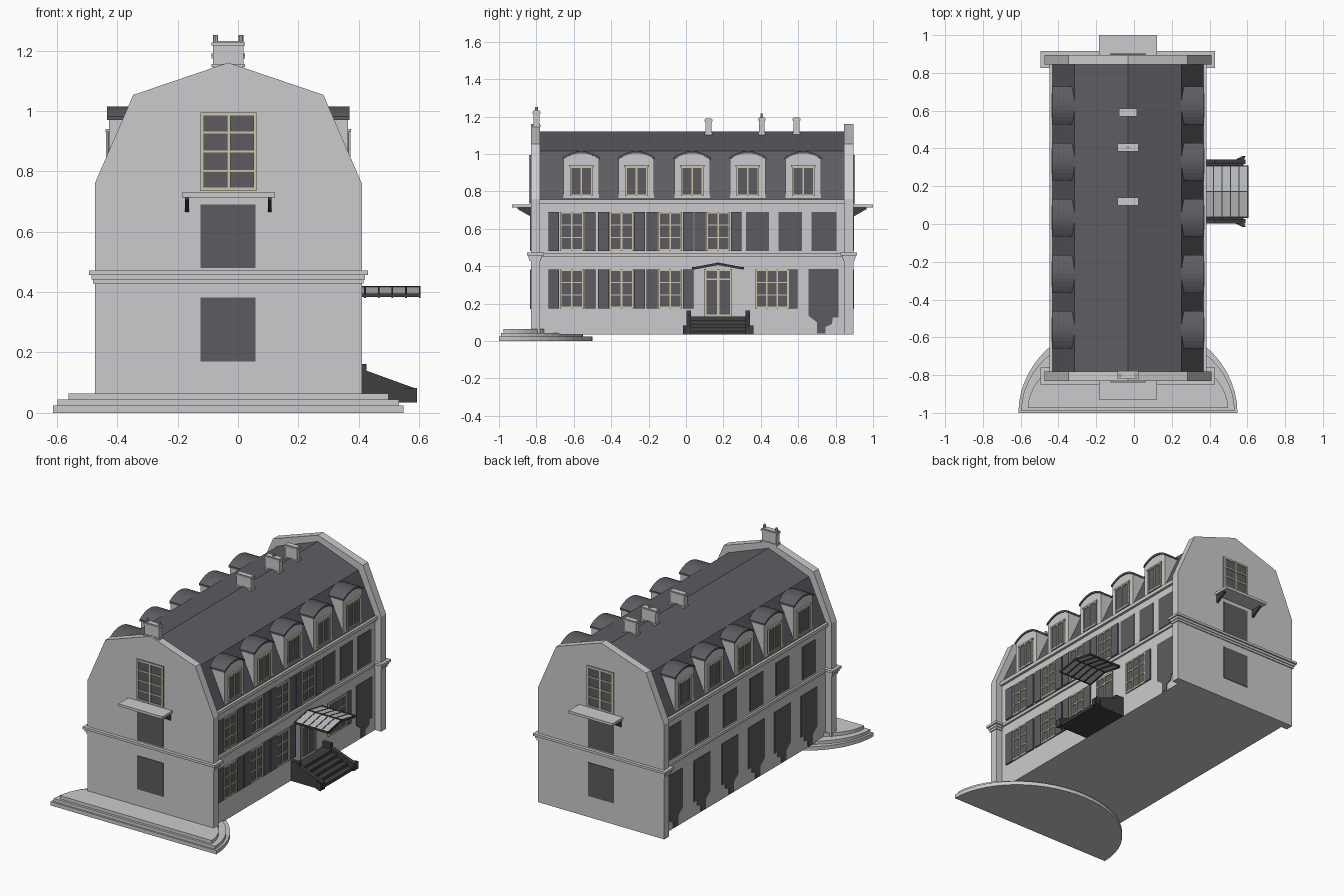
import bpy, bmesh, math

if "Cube" in bpy.data.objects:
    bpy.data.objects.remove(bpy.data.objects["Cube"])

CX = -0.032          # centre line of the house
COL = {
    "pale_stone": (0.60, 0.60, 0.61),
    "slate": (0.115, 0.108, 0.122),
    "dark_opening": (0.11, 0.105, 0.115),
    "cream_frame": (0.60, 0.57, 0.40),
    "dark_iron": (0.05, 0.05, 0.055),
    "pale_glass": (0.50, 0.51, 0.53),
}
MATS = {}
for n, c in COL.items():
    MATS[n] = bpy.data.materials.new(n)
    MATS[n].diffuse_color = (*c, 1)
PARTS = {}


def prism(name, mat, pts, axis, a, b):
    """Extrude a 2D profile along an axis from a to b, adding it to a named part."""
    bm = PARTS.setdefault(name, (bmesh.new(), mat))[0]
    put = {"x": lambda p, t: (t, p[0], p[1]),
           "y": lambda p, t: (p[0], t, p[1]),
           "z": lambda p, t: (p[0], p[1], t)}[axis]
    lo = [bm.verts.new(put(p, a)) for p in pts]
    hi = [bm.verts.new(put(p, b)) for p in pts]
    n = len(pts)
    bm.faces.new(lo)
    bm.faces.new(hi[::-1])
    for i in range(n):
        bm.faces.new((lo[i], lo[(i + 1) % n], hi[(i + 1) % n], hi[i]))


def box(name, mat, x0, x1, y0, y1, z0, z1):
    prism(name, mat, [(x0, y0), (x1, y0), (x1, y1), (x0, y1)], "z", z0, z1)


def slab(name, mat, axis, p0, p1, u0, u1, z0, z1):
    """Upright plate facing along x or y."""
    prism(name, mat, [(u0, z0), (u1, z0), (u1, z1), (u0, z1)], axis, p0, p1)


def window(name, axis, p, s, u0, u1, z0, z1, cols, rows, t=0.009):
    """Dark glass with a cream frame and glazing bars; s is the outward sign."""
    slab(name + "_glass", "dark_opening", axis, p, p + s * 0.004, u0, u1, z0, z1)
    for i in range(cols + 1):
        u = u0 + (u1 - u0 - t) * i / cols
        slab(name + "_frames", "cream_frame", axis, p, p + s * 0.009, u, u + t, z0, z1)
    for j in range(rows + 1):
        w = t if j in (0, rows) else t * 0.6
        z = z0 + (z1 - z0 - w) * j / rows
        slab(name + "_frames", "cream_frame", axis, p, p + s * 0.008, u0, u1, z, z + w)


def arch(half, z_edge, rise, n=10):
    return [(half * (1 - 2 * i / n), z_edge + rise * (1 - (1 - 2 * i / n) ** 2)) for i in range(n + 1)]


# Rounded terrace steps
for a, b, y0, z0, z1 in ((0.58, 0.50, -1.0, 0, 0.024), (0.565, 0.44, -0.99, 0.024, 0.044),
                         (0.53, 0.33, -0.975, 0.044, 0.065)):
    arc = [(CX + a * math.cos(math.pi * i / 28), y0 + b * math.sin(math.pi * i / 28)) for i in range(29)]
    prism("terrace_steps", "pale_stone", arc, "z", z0, z1)

# Long walls, string course and eaves cornice
W = 0.40
box("long_walls", "pale_stone", CX - W, CX + W, -0.80, 0.87, 0.035, 0.745)
box("string_course", "pale_stone", CX - W - 0.012, CX + W + 0.012, -0.79, 0.86, 0.45, 0.468)
box("eaves_cornice", "pale_stone", CX - W - 0.016, CX + W + 0.016, -0.79, 0.86, 0.735, 0.757)

# Mansard roof
prism("mansard_roof", "slate", [(CX - 0.40, 0.757), (CX + 0.40, 0.757), (CX + 0.283, 1.015), (CX, 1.12),
                                (CX - 0.283, 1.015)], "y", -0.79, 0.86)

# Gable walls with bands, openings, balcony slabs
G = [(CX + s * x, z) for s, pr in ((-1, [(0.442, 0.035), (0.442, 0.76), (0.315, 1.053)]),
                                  (1, [(0, 1.16), (0.315, 1.053), (0.442, 0.76), (0.442, 0.035)])) for x, z in pr]
for s, yo, yi in ((-1, -0.83, -0.78), (1, 0.895, 0.845)):
    prism("gable_walls", "pale_stone", G, "y", min(yo, yi), max(yo, yi))
    for e, z0, z1 in ((0.006, 0.428, 0.442), (0.011, 0.442, 0.457), (0.02, 0.457, 0.472)):
        y = sorted((yo + s * e, yi - s * e))
        box("gable_bands", "pale_stone", CX - 0.442 - e, CX + 0.442 + e, y[0], y[1], z0, z1)
    for z0, z1 in ((0.17, 0.382), (0.48, 0.69)):
        slab("gable_openings", "dark_opening", "y", yo, yo + s * 0.004, CX - 0.092, CX + 0.09, z0, z1)
    window("gable_window", "y", yo, s, CX - 0.092, CX + 0.094, 0.735, 0.995, 2, 4, 0.011)
    ye = -0.93 if s < 0 else 1.0
    box("balcony_slabs", "pale_stone", CX - 0.154, CX + 0.154, min(yo, ye), max(yo, ye), 0.714, 0.73)
    for x in (CX - 0.137, CX + 0.137):
        prism("balcony_brackets", "dark_iron", [(yo, 0.714), (yo + s * 0.07, 0.714), (yo + s * 0.07, 0.705),
                                                (yo, 0.665)], "x", x - 0.006, x + 0.006)

# Chimneys with caps and pots
for y, hx, z0, z1, pots in ((-0.80, 0.055, 1.12, 1.232, (-0.042, 0.042)), (0.12, 0.055, 1.08, 1.19, ()),
                            (0.405, 0.055, 1.08, 1.195, (0,)), (0.59, 0.047, 1.08, 1.195, ())):
    box("chimneys", "pale_stone", CX - hx + 0.005, CX + hx - 0.005, y - 0.016, y + 0.016, z0, z1)
    for z in (z1 - 0.016, z0 + 0.025):
        box("chimneys", "pale_stone", CX - hx, CX + hx, y - 0.021, y + 0.021, z, z + 0.011)
    for p in pots:
        ring = [(CX + p + 0.008 * math.cos(k * math.pi / 4), y + 0.008 * math.sin(k * math.pi / 4)) for k in range(8)]
        prism("chimney_pots", "dark_iron" if len(pots) == 1 else "pale_stone", ring, "z", z1, z1 + 0.02)

# Dormers, five on each side
for s in (-1, 1):
    for yc in (-0.56, -0.265, 0.033, 0.33, 0.627):
        X = lambda d: CX + s * d
        face = [(yc - 0.095, 0.757), (yc + 0.095, 0.757)] + [(yc + y, z) for y, z in arch(0.095, 0.972, 0.032)]
        prism("dormers", "pale_stone", face, "x", X(0.27), X(0.396))
        top = [(yc + y, z) for y, z in arch(0.10, 0.982, 0.033)]
        low = [(yc + y, z) for y, z in arch(0.10, 0.970, 0.033)][::-1]
        prism("dormer_roofs", "slate", top + low, "x", X(0.275), X(0.402))
        window("dormer_window", "x", X(0.396), s, yc - 0.06, yc + 0.06, 0.775, 0.935, 2, 1)
        slab("dormer_window_frames", "cream_frame", "x", X(0.396), X(0.406), yc - 0.066, yc + 0.066, 0.93, 0.94)

# Entrance-side windows with shutters
R = CX + W
def shuttered(yc, z0, z1):
    window("side_window", "x", R, 1, yc - 0.064, yc + 0.064, z0, z1, 2, 3)
    for a in (-0.126, 0.068):
        slab("shutters", "slate", "x", R, R + 0.009, yc + a, yc + a + 0.058, z0, z1)

for yc in (-0.61, -0.345, -0.085, 0.172):
    shuttered(yc, 0.482, 0.69)
    if yc < 0:
        shuttered(yc, 0.175, 0.382)
window("side_window", "x", R, 1, 0.37, 0.55, 0.175, 0.382, 3, 3)
slab("shutters", "slate", "x", R, R + 0.009, 0.552, 0.597, 0.175, 0.382)
for y0, y1 in ((0.32, 0.445), (0.495, 0.62), (0.67, 0.805)):
    slab("plain_openings", "dark_opening", "x", R, R + 0.004, y0, y1, 0.482, 0.69)


def doorway(s, yc):
    """Worn doorway, narrower near the ground."""
    x = CX + s * W
    pts = [(-0.08, 0.385), (-0.08, 0.135), (-0.035, 0.10), (-0.035, 0.04), (0.01, 0.04), (0.01, 0.075),
           (0.045, 0.09), (0.05, 0.125), (0.08, 0.125), (0.08, 0.385)]
    prism("worn_doorways", "dark_opening", [(yc + y, z) for y, z in pts], "x", x, x + s * 0.004)


# Rear-facing long side: six openings on each floor
doorway(1, 0.735)
for yc in (-0.61, -0.345, -0.085, 0.18, 0.46, 0.735):
    slab("plain_openings", "dark_opening", "x", CX - W, CX - W - 0.004, yc - 0.065, yc + 0.065, 0.482, 0.69)
    doorway(-1, yc)

# Front door with transom
DY = 0.172
window("door", "x", R, 1, DY - 0.075, DY + 0.075, 0.13, 0.385, 2, 1, 0.012)
slab("door_frames", "cream_frame", "x", R, R + 0.009, DY - 0.07, DY + 0.07, 0.325, 0.335)

# Entrance stairs with sloping side walls
for i in range(5):
    box("entrance_steps", "dark_iron", R, 0.58 - i * 0.036, DY - 0.15, DY + 0.15, 0.035 + i * 0.019, 0.054 + i * 0.019)
for s in (-1, 1):
    side = [(R, 0.035), (0.59, 0.035), (0.59, 0.08), (0.425, 0.14), (0.425, 0.162), (R, 0.162)]
    y = sorted((DY + s * 0.145, DY + s * 0.17))
    prism("stair_walls", "dark_iron", side, "y", *y)
    flare = [(0.53, DY + s * 0.165), (0.58, DY + s * 0.165), (0.592, DY + s * 0.188), (0.575, DY + s * 0.188)]
    prism("stair_walls", "dark_iron", flare, "z", 0.035, 0.082)

# Glazed canopy over the door
for s in (-1, 1):
    def roof(z, t):
        return [(DY, z), (DY + s * 0.135, z - 0.025), (DY + s * 0.135, z - 0.025 - t), (DY, z - t)]
    prism("canopy_glass", "pale_glass", roof(0.417, 0.005), "x", R, 0.60)
    for x in (R, 0.418, 0.463, 0.508, 0.553, 0.599):
        prism("canopy_bars", "dark_iron", roof(0.419, 0.013), "x", x, x + 0.006)
    y = sorted((DY + s * 0.132, DY + s * 0.139))
    box("canopy_bars", "dark_iron", R, 0.605, y[0], y[1], 0.384, 0.396)
box("canopy_bars", "dark_iron", R, 0.605, DY - 0.003, DY + 0.003, 0.408, 0.421)

# Turn every collected part into an object
for name, (bm, mat) in PARTS.items():
    bmesh.ops.recalc_face_normals(bm, faces=bm.faces)
    me = bpy.data.meshes.new(name)
    bm.to_mesh(me)
    bm.free()
    me.materials.append(MATS[mat])
    bpy.context.collection.objects.link(bpy.data.objects.new(name, me))

for m in bpy.data.materials:
    if m.users and not m.is_grease_pencil:
        m.use_nodes = True
        m.node_tree.nodes["Principled BSDF"].inputs["Base Color"].default_value = m.diffuse_color
